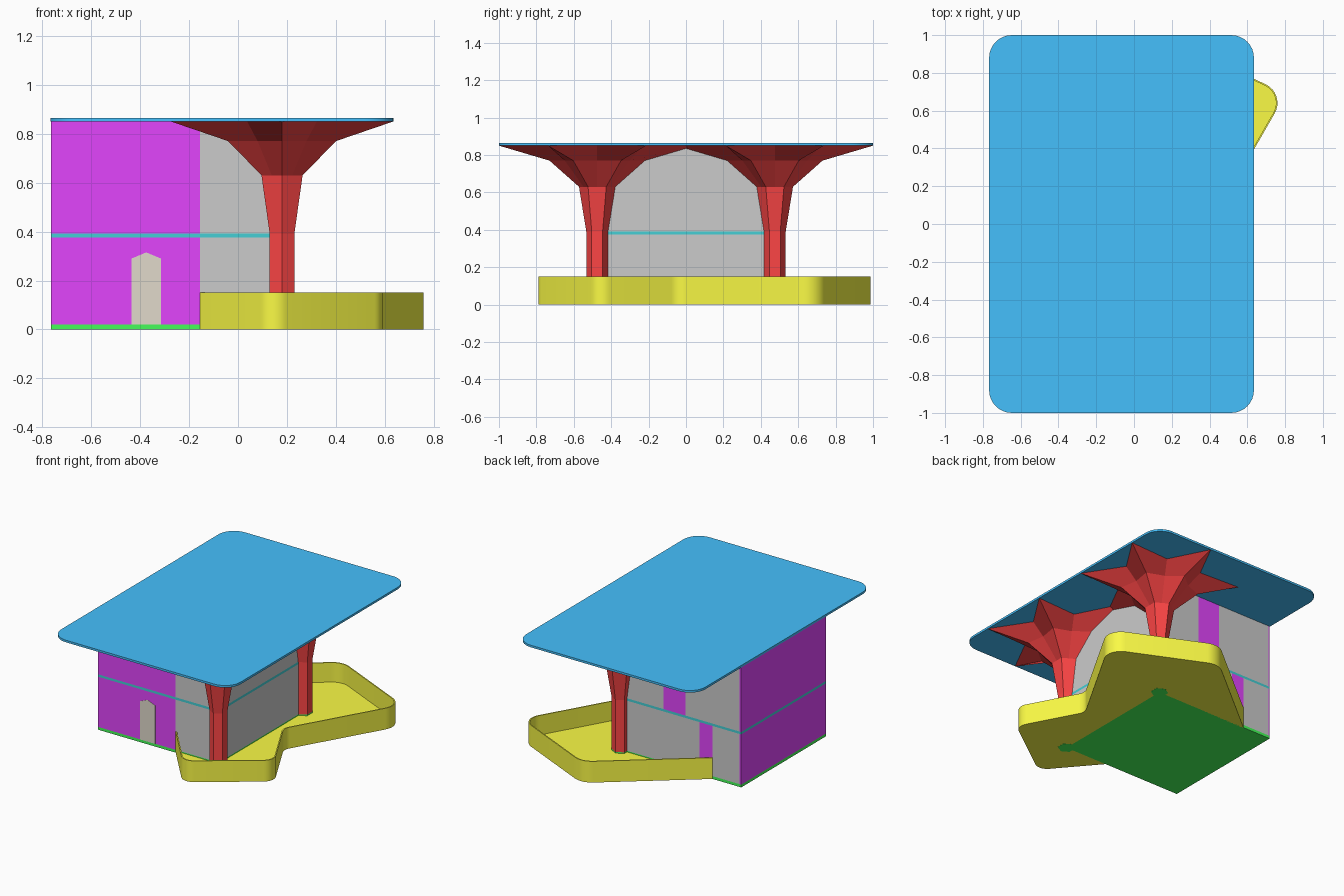
import bpy, bmesh, math
from mathutils import Vector

if "Cube" in bpy.data.objects:
    bpy.data.objects.remove(bpy.data.objects["Cube"])

def mat(name, rgb):
    m = bpy.data.materials.new(name)
    m.diffuse_color = (*rgb, 1)
    m.use_nodes = True
    m.node_tree.nodes["Principled BSDF"].inputs["Base Color"].default_value = m.diffuse_color
    return m

BLUE = mat("roof_blue", (.06, .53, .98))
PURPLE = mat("wall_purple", (.76, .06, .98))
RED = mat("column_red", (.98, .06, .06))
YELLOW = mat("pool_yellow", (.96, .96, .06))
GREEN = mat("slab_green", (.06, .98, .1))
TEAL = mat("floor_teal", (.06, .62, .66))
TAN = mat("door_tan", (.75, .70, .60))

def finish(name, bm, material, smooth=False):
    bmesh.ops.recalc_face_normals(bm, faces=bm.faces)
    me = bpy.data.meshes.new(name)
    bm.to_mesh(me)
    bm.free()
    ob = bpy.data.objects.new(name, me)
    bpy.context.collection.objects.link(ob)
    if material:
        me.materials.append(material)
    if smooth:
        bpy.ops.object.select_all(action='DESELECT')
        ob.select_set(True)
        bpy.context.view_layer.objects.active = ob
        bpy.ops.object.shade_smooth_by_angle(angle=math.radians(30))
    return ob

def loft(name, rings, material, smooth=False):
    """Skin equal-length rings of points and cap both ends."""
    bm = bmesh.new()
    vs = [[bm.verts.new(p) for p in r] for r in rings]
    n = len(vs[0])
    for a, b in zip(vs, vs[1:]):
        for i in range(n):
            j = (i + 1) % n
            bm.faces.new((a[i], a[j], b[j], b[i]))
    bm.faces.new(vs[0][::-1])
    bm.faces.new(vs[-1])
    return finish(name, bm, material, smooth)

def prism(name, pts, z0, z1, material, smooth=False):
    return loft(name, [[(p[0], p[1], z) for p in pts] for z in (z0, z1)], material, smooth)

def box(name, x0, x1, y0, y1, z0, z1, material=None):
    return prism(name, [(x0, y0), (x1, y0), (x1, y1), (x0, y1)], z0, z1, material)

def fillet(prev, c, nxt, r, n=8):
    """Arc points replacing the corner c."""
    p, c, q = Vector(prev), Vector(c), Vector(nxt)
    u, v = (p - c).normalized(), (q - c).normalized()
    half = u.angle(v) / 2
    centre = c + (u + v).normalized() * r / math.sin(half)
    a, b = c + u * r / math.tan(half) - centre, c + v * r / math.tan(half) - centre
    ang = a.angle(b)
    return [centre + (a * math.sin((1 - t) * ang) + b * math.sin(t * ang)) / math.sin(ang)
            for t in (i / n for i in range(n + 1))]

X0, X1, XM, Y, T = -.765, .18, -.155, .475, .012
Z_SLAB, Z_LOW, Z_UP, Z_ROOF = .02, .375, .392, .85

# roof: thin plate with rounded corners
rc = [(-.767, -1), (.635, -1), (.635, 1), (-.767, 1)]
roof = []
for i in range(4):
    roof += fillet(rc[i - 1], rc[i], rc[(i + 1) % 4], .12)
prism("roof", roof, Z_ROOF, .865, BLUE, True)

# ground slab and upper floor
box("ground_slab", X0, X1, -Y, Y, 0, Z_SLAB, GREEN)
box("upper_floor", X0, X1, -Y, Y, Z_LOW, Z_UP, TEAL)

# walls on each storey; the back has one purple panel per storey
for storey, z0, z1, p0, p1 in (("lower", Z_SLAB, Z_LOW, -.54, -.44),
                               ("upper", Z_UP, Z_ROOF, -.33, -.155)):
    box(storey + "_left_wall", X0, X0 + T, -Y, Y, z0, z1, PURPLE)
    box(storey + "_front_wall", X0 + T, XM, -Y, -Y + T, z0, z1, PURPLE)
    box(storey + "_front_glazing", XM, X1, -Y, -Y + T, z0, z1)
    box(storey + "_right_glazing", X1 - T, X1, -Y + T, Y - T, z0, z1)
    box(storey + "_back_glazing_a", X0 + T, p0, Y - T, Y, z0, z1)
    box(storey + "_back_panel", p0, p1, Y - T, Y, z0, z1, PURPLE)
    box(storey + "_back_glazing_b", p1, X1, Y - T, Y, z0, z1)

# pointed door
door = [(-.435, .02), (-.315, .02), (-.315, .29), (-.375, .315), (-.435, .29)]
loft("door", [[(x, y, z) for x, z in door] for y in (-Y - .002, -Y + T)], TAN)

# hexagonal columns opening into six-pointed stars: (z, point radius, valley radius)
C30 = math.cos(math.pi / 6)
levels = [(Z_SLAB, .058, .058 * C30), (.39, .058, .058 * C30), (.63, .097, .097 * C30),
          (.77, .255, .20), (Z_ROOF, .525, .285)]

def star(cy, z, ro, ri):
    return [(X1 + (ri if k % 2 else ro) * math.cos(math.radians(30 + 30 * k)),
             cy + (ri if k % 2 else ro) * math.sin(math.radians(30 + 30 * k)), z)
            for k in range(12)]

for side, cy in (("front", -Y), ("back", Y)):
    loft(side + "_column", [star(cy, *l) for l in levels], RED)
    prism(side + "_column_foot", star(cy, 0, .058, .058 * C30), -.0005, Z_SLAB, GREEN)

# pool: rounded zigzag outline from the front wall round to the back wall
pc = [(XM, -Y), (.137, -.817), (.615, -.47), (.385, -.04), (.805, .69), (.115, 1.008), (-.54, Y)]
radii = [.08, .08, .08, .11, .13]
outer = [Vector(pc[0])]
for i, r in enumerate(radii, 1):
    outer += fillet(pc[i - 1], pc[i], pc[i + 1], r)
outer.append(Vector(pc[-1]))
inner = []
for i, p in enumerate(outer):
    d = (outer[min(i + 1, len(outer) - 1)] - outer[max(i - 1, 0)]).normalized()
    inner.append(p + Vector((-d.y, d.x)) * .008)
prism("pool_rim", outer + inner[::-1], 0, .15, YELLOW, True)
prism("pool_floor", inner + [(X1, Y), (X1, -Y)], 0, .012, YELLOW)
